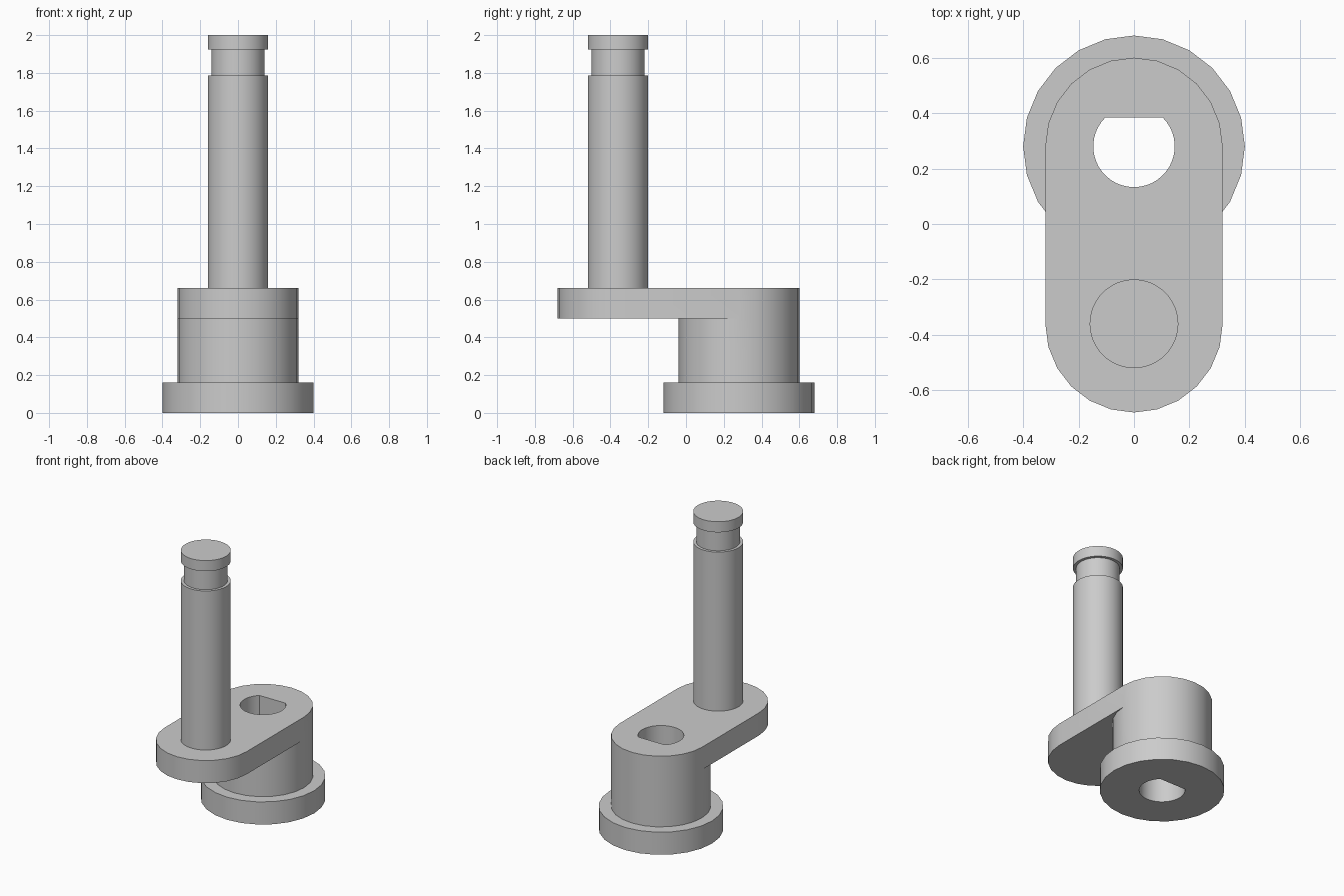
import bpy
import bmesh
from math import sin, cos, pi, asin, radians

cube = bpy.data.objects.get("Cube")
if cube:
    bpy.data.objects.remove(cube, do_unlink=True)

HUB_Y, PIN_Y = 0.28, -0.36
HUB_R, FLANGE_R, PIN_R, BORE_R = 0.32, 0.40, 0.16, 0.147
FLANGE_TOP, ARM_BOTTOM, ARM_TOP = 0.16, 0.50, 0.66

steel = bpy.data.materials.new("plain grey")
steel.use_nodes = True
steel.diffuse_color = (0.6, 0.6, 0.6, 1)
steel.node_tree.nodes["Principled BSDF"].inputs["Base Color"].default_value = (0.6, 0.6, 0.6, 1)


def arc(y, r, start, end, steps):
    """Points along an arc centred on (0, y), both ends included."""
    angles = [start + (end - start) * i / steps for i in range(steps + 1)]
    return [(r * cos(a), y + r * sin(a)) for a in angles]


def circle(y, r, steps):
    return arc(y, r, 0, 2 * pi, steps)[:-1]


def add_object(name, bm):
    bmesh.ops.recalc_face_normals(bm, faces=bm.faces[:])
    mesh = bpy.data.meshes.new(name)
    bm.to_mesh(mesh)
    bm.free()
    mesh.materials.append(steel)
    obj = bpy.data.objects.new(name, mesh)
    bpy.context.collection.objects.link(obj)
    return obj


def prism(name, outline, z0, z1):
    bm = bmesh.new()
    face = bm.faces.new([bm.verts.new((x, y, z0)) for x, y in outline])
    grown = bmesh.ops.extrude_face_region(bm, geom=[face], use_keep_orig=True)
    tops = [v for v in grown["geom"] if isinstance(v, bmesh.types.BMVert)]
    bmesh.ops.translate(bm, verts=tops, vec=(0, 0, z1 - z0))
    return add_object(name, bm)


def lathe(name, y, profile, steps):
    """Capped turned part from (radius, z) pairs."""
    bm = bmesh.new()
    rings = [[bm.verts.new((px, py, z)) for px, py in circle(y, r, steps)] for r, z in profile]
    for low, high in zip(rings, rings[1:]):
        for i in range(steps):
            j = (i + 1) % steps
            bm.faces.new((low[i], low[j], high[j], high[i]))
    bm.faces.new(rings[0])
    bm.faces.new(rings[-1])
    return add_object(name, bm)


def combine(target, tool, operation):
    mod = target.modifiers.new(operation.lower(), "BOOLEAN")
    mod.operation, mod.solver, mod.object = operation, "EXACT", tool
    bpy.context.view_layer.objects.active = target
    bpy.ops.object.modifier_apply(modifier=mod.name)
    bpy.data.objects.remove(tool, do_unlink=True)


# Crank arm with rounded ends, joined to the stepped hub
slot = arc(HUB_Y, HUB_R, 0, pi, 12) + arc(PIN_Y, HUB_R, pi, 2 * pi, 12)
crank = prism("crank_arm_and_hub", slot, ARM_BOTTOM, ARM_TOP)
hub = lathe("hub", HUB_Y, [(FLANGE_R, 0), (FLANGE_R, FLANGE_TOP),
                           (HUB_R, FLANGE_TOP), (HUB_R, ARM_BOTTOM)], 24)
combine(crank, hub, "UNION")

# D-shaped shaft bore through hub and arm
flat = asin(0.105 / BORE_R)
bore = prism("bore_cutter", arc(HUB_Y, BORE_R, pi - flat, 2 * pi + flat, 32), -0.1, 0.8)
bore.hide_render = True
combine(crank, bore, "DIFFERENCE")

# Upright pin with retaining groove
pin = lathe("crank_pin", PIN_Y, [(PIN_R, ARM_TOP), (PIN_R, 1.785), (0.14, 1.785),
                                 (0.14, 1.925), (PIN_R, 1.925), (PIN_R, 2.0)], 48)

# Smooth round walls, crisp edges
bpy.ops.object.select_all(action="DESELECT")
for part in (crank, pin):
    part.select_set(True)
bpy.context.view_layer.objects.active = crank
bpy.ops.object.shade_smooth_by_angle(angle=radians(30))
